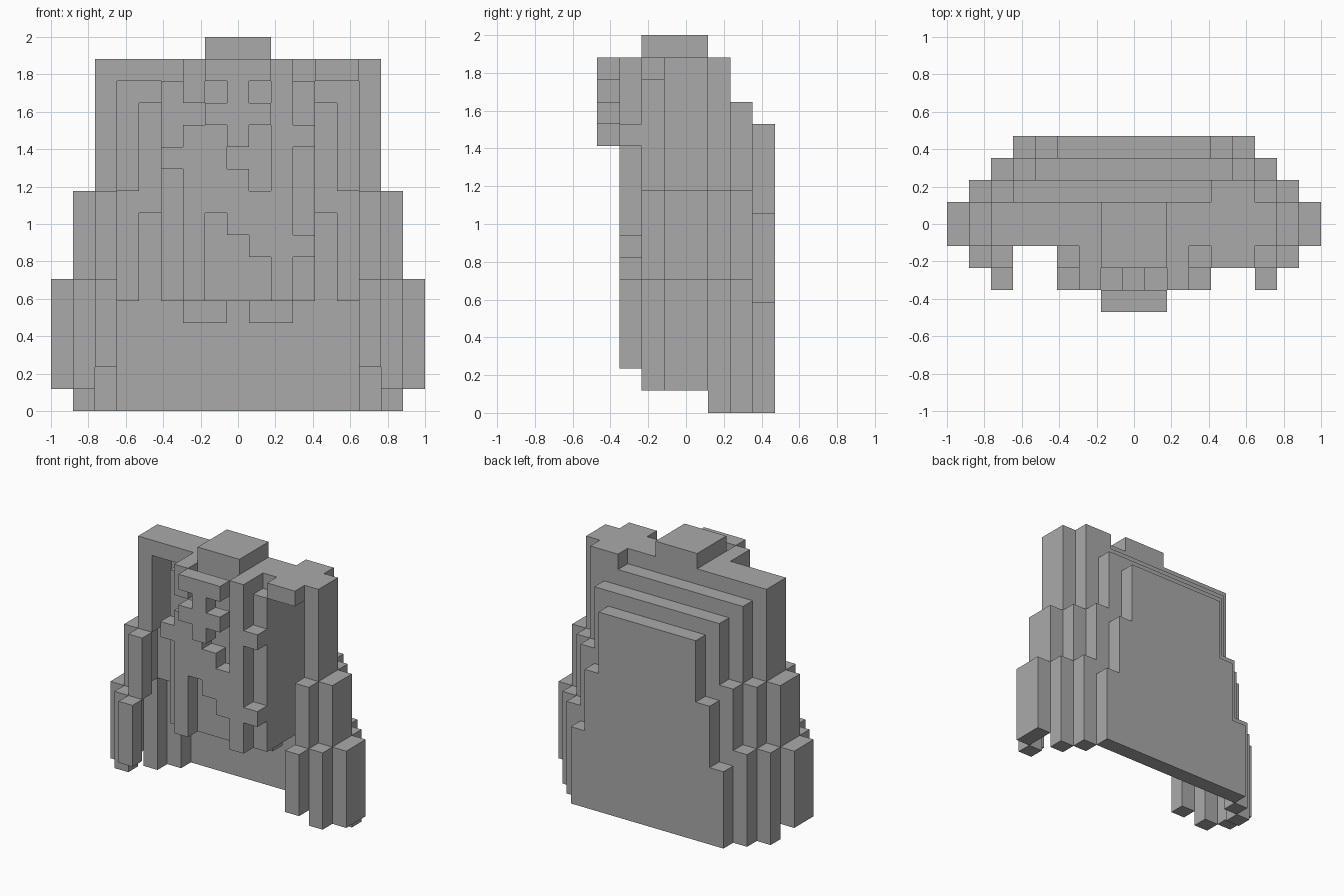
import bpy
import bmesh
from mathutils import Vector

cube = bpy.data.objects.get("Cube")
if cube:
    bpy.data.objects.remove(cube, do_unlink=True)

U = 2 / 17  # edge of one block

grey = bpy.data.materials.new("stone_grey")
grey.use_nodes = True
colour = (0.4, 0.4, 0.4, 1)
grey.diffuse_color = colour
grey.node_tree.nodes["Principled BSDF"].inputs["Base Color"].default_value = colour


def block(xs, ys, zs):
    """Cells of a block: x columns inclusive, y and z half-open."""
    return {(x, y, z) for x in range(xs[0], xs[1] + 1)
            for y in range(*ys) for z in range(*zs)}


def mirrored(cells):
    return cells | {(-x, y, z) for x, y, z in cells}


def build(name, cells):
    """Skin a set of cells with flat faces and merge the coplanar ones."""
    bm = bmesh.new()
    verts = {}

    def vert(p):
        key = tuple(round(2 * c) for c in p)
        if key not in verts:
            verts[key] = bm.verts.new(Vector(p) * U)
        return verts[key]

    for cell in sorted(cells):
        centre = Vector((cell[0], cell[1] + 0.5, cell[2] + 0.5))
        for axis in range(3):
            for side in (-1, 1):
                near = list(cell)
                near[axis] += side
                if tuple(near) in cells:
                    continue
                n, a, b = Vector(), Vector(), Vector()
                n[axis] = side / 2
                a[(axis + 1) % 3] = side / 2
                b[(axis + 2) % 3] = 0.5
                c = centre + n
                bm.faces.new([vert(p) for p in (c - a - b, c + a - b, c + a + b, c - a + b)])
    bmesh.ops.dissolve_limit(bm, angle_limit=0.01, verts=bm.verts[:], edges=bm.edges[:])
    mesh = bpy.data.meshes.new(name)
    bm.to_mesh(mesh)
    bm.free()
    mesh.materials.append(grey)
    obj = bpy.data.objects.new(name, mesh)
    bpy.context.collection.objects.link(obj)


# Cloak: stepped outlines, each layer wrapping around the one behind it
def outline(y, steps, bottom=0):
    cells = set()
    for half, top in steps:
        cells |= block((-half, half), (y, y + 1), (bottom, top))
    return cells


def wrap(y, steps, inner, bottom=0):
    hole = {(x, y, z) for x, _, z in inner}
    return outline(y, steps, bottom) - hole


back = outline(3, [(3, 13), (4, 9), (5, 5)])
second = [(4, 14), (5, 10), (6, 6)]
third = [(5, 15), (6, 10), (7, 6)]
outer = [(6, 16), (7, 10), (8, 6)]
build("cloak_back", back)
build("cloak_second_layer", wrap(2, second, back))
build("cloak_third_layer", wrap(1, third, outline(2, second)))
build("cloak_sides", wrap(0, outer, outline(1, third), 1) | wrap(-1, outer, outline(1, third), 1))

# Front edges of the cloak
build("cloak_front_edges", mirrored(
    block((6, 6), (-2, -1), (6, 10))
    | block((7, 7), (-2, -1), (1, 6))
    | block((6, 6), (-3, -2), (2, 6))))

# Shoulder pad on the left shoulder only
build("left_shoulder_pad", block((4, 5), (-2, -1), (15, 16)) | block((4, 5), (1, 2), (15, 16)))

# Torso, neck and hips
build("torso", block((-3, 3), (-2, 2), (5, 15)) | block((-2, 2), (-2, -1), (15, 16)))
build("hips", mirrored(block((1, 2), (0, 1), (4, 5))))
build("collar_top", block((-1, 1), (-2, 1), (16, 17)))

# Chest plate with stepped cut-outs
chest = block((-2, 2), (-3, -2), (5, 16))
chest -= block((-2, -2), (-3, -2), (13, 14))
for x, top, low in ((-1, 13, 9), (0, 11, 8), (1, 10, 7)):
    chest -= block((x, x), (-3, -2), (top, 16))
    chest -= block((x, x), (-3, -2), (5, low))
build("chest_plate", chest)

# Clasps on the sides of the chest
for name, x, z in (("upper_left_clasp", 3, 12), ("lower_left_clasp", 3, 7), ("right_clasp", -3, 11)):
    build(name, block((x, x), (-3, -2), (z, z + 1)))

# Raised emblem of two bars on a stem
build("front_emblem",
      block((-1, 1), (-4, -3), (15, 16))
      | block((-1, 1), (-4, -3), (13, 14))
      | block((0, 0), (-4, -3), (12, 16)))
